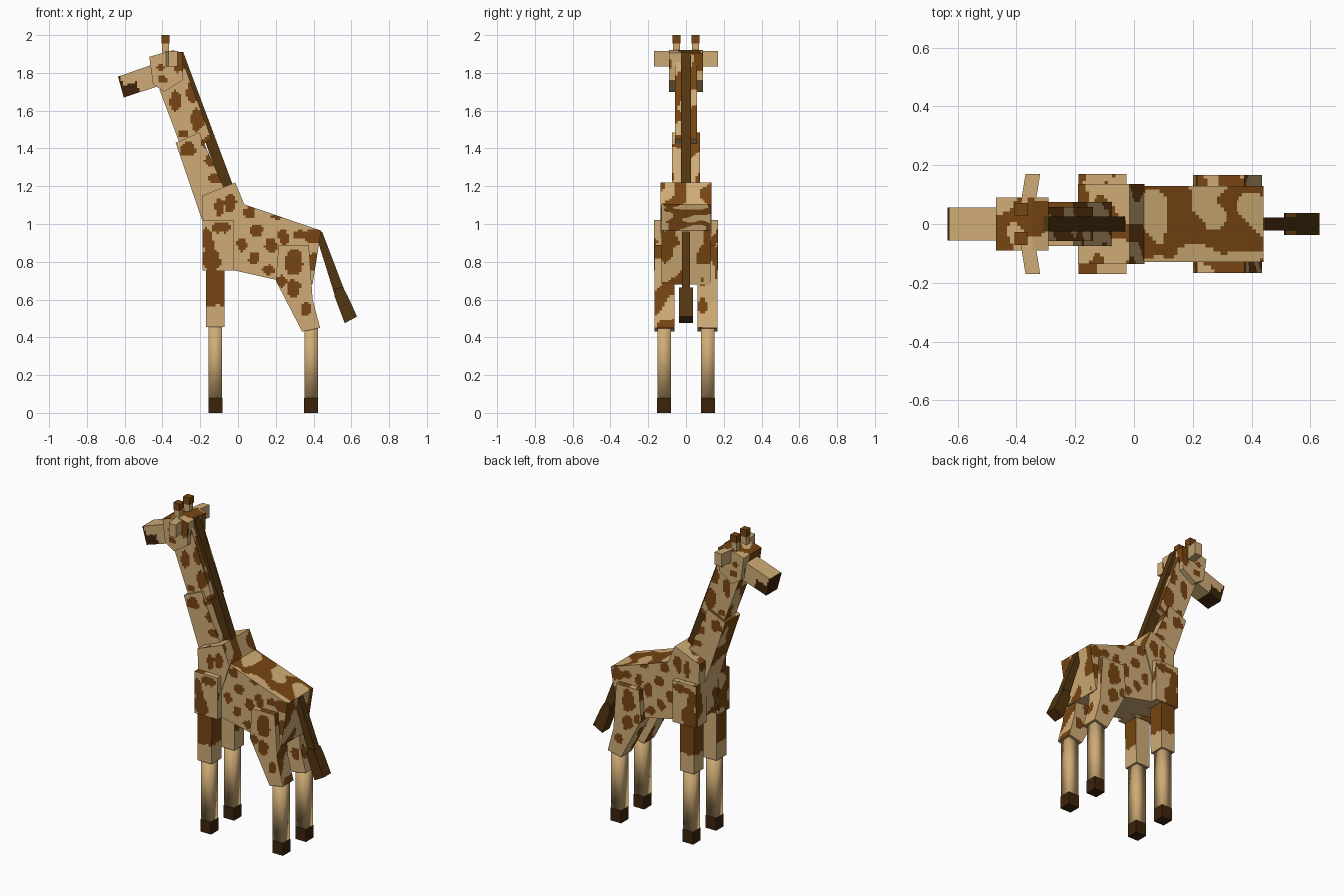
import bpy, bmesh
from mathutils import Vector, noise

if "Cube" in bpy.data.objects:
    bpy.data.objects.remove(bpy.data.objects["Cube"])


def material(name, rgb):
    m = bpy.data.materials.new(name)
    m.diffuse_color = (*rgb, 1)
    m.use_nodes = True
    m.node_tree.nodes["Principled BSDF"].inputs["Base Color"].default_value = m.diffuse_color
    return m


MATS = [material("tan_coat", (0.62, 0.41, 0.18)),
        material("brown_patch", (0.185, 0.06, 0.006)),
        material("dark_mane", (0.085, 0.035, 0.005)),
        material("hoof_brown", (0.045, 0.016, 0.003))]
TAN, PATCH, MANE, HOOF = range(4)

# Coat patches seen from the side: x, z, half width, half height
SPOTS = [(-.33, 1.65, .028, .055), (-.24, 1.70, .03, .05), (-.21, 1.55, .035, .06),
         (-.29, 1.475, .025, .02), (-.265, 1.395, .035, .04), (-.145, 1.43, .05, .035),
         (-.145, 1.34, .035, .03), (-.10, 1.245, .06, .025), (-.31, 1.86, .035, .06),
         (-.40, 1.765, .022, .022), (-.41, 1.83, .02, .015), (-.10, 1.09, .02, .05),
         (-.04, 1.11, .03, .05), (-.09, .98, .06, .025), (-.16, .92, .03, .06),
         (-.14, .81, .05, .06), (.02, .89, .025, .035), (.06, 1.06, .03, .03),
         (.10, .965, .035, .03), (.205, 1.04, .03, .02), (.085, .82, .03, .03),
         (.16, .76, .03, .025), (.175, .885, .03, .04), (.24, .93, .025, .04),
         (.33, .945, .04, .02), (.40, .93, .04, .04), (.40, .80, .02, .05),
         (.29, .80, .045, .065), (.295, .66, .035, .045), (.36, .55, .03, .035),
         (.23, .70, .025, .03)]


def coat(c, n):
    """Patch list on the flanks, noise on top, front and back, plain below."""
    wobble = noise.noise(c * 25) * 0.7
    if abs(n.y) > 0.7:
        return PATCH if any(((c.x - x) / a) ** 2 + ((c.z - z) / b) ** 2 < 1.1 + wobble
                            for x, z, a, b in SPOTS) else TAN
    if n.z < -0.5:
        return TAN
    return PATCH if noise.noise(c * 10 + Vector((3, 1, 7))) > 0.03 else TAN


def prism(name, pts, y0, y1, mat=TAN, rule=None, step=0.012, smooth=False):
    """Side outline in x, z extruded from y0 to y1; a rule colours a fine grid of faces."""
    bm = bmesh.new()
    a = [bm.verts.new((x, y0, z)) for x, z in pts]
    b = [bm.verts.new((x, y1, z)) for x, z in pts]
    bm.faces.new(a)
    bm.faces.new(b[::-1])
    for i in range(len(pts)):
        j = (i + 1) % len(pts)
        bm.faces.new((a[i], b[i], b[j], a[j]))
    bmesh.ops.recalc_face_normals(bm, faces=bm.faces)
    if rule:
        for axis in range(3):
            vals = [v.co[axis] for v in bm.verts]
            lo, hi = min(vals), max(vals)
            count = int((hi - lo) / step)
            normal = [0, 0, 0]
            normal[axis] = 1
            for k in range(1, count):
                co = [0, 0, 0]
                co[axis] = lo + (hi - lo) * k / count
                bmesh.ops.bisect_plane(bm, geom=bm.verts[:] + bm.edges[:] + bm.faces[:],
                                       dist=1e-5, plane_co=co, plane_no=normal)
        bm.normal_update()
    for f in bm.faces:
        f.material_index = rule(f.calc_center_median(), f.normal) if rule else mat
        f.smooth = smooth
    me = bpy.data.meshes.new(name)
    bm.to_mesh(me)
    bm.free()
    for m in MATS:
        me.materials.append(m)
    ob = bpy.data.objects.new(name, me)
    bpy.context.collection.objects.link(ob)
    return ob


def box(x0, x1, z0, z1):
    return [(x0, z0), (x1, z0), (x1, z1), (x0, z1)]


# Trunk, shoulders and neck
prism("body", [(-.18, .79), (-.18, 1.05), (.03, 1.105), (.44, .965), (.395, .68), (.2, .705)],
      -.13, .13, rule=coat)
prism("shoulder_hump", [(-.19, 1.15), (-.015, 1.22), (.035, 1.10), (-.05, .85), (-.18, .80)],
      -.136, .136, rule=coat)
prism("lower_neck", [(-.33, 1.43), (-.205, 1.485), (-.06, 1.16), (-.10, 1.0), (-.19, 1.02)],
      -.075, .075, rule=coat)
prism("upper_neck", [(-.415, 1.71), (-.30, 1.88), (-.14, 1.45), (-.22, 1.40), (-.31, 1.43)],
      -.058, .058, rule=coat)
prism("mane", [(-.34, 1.89), (-.325, 1.91), (-.29, 1.91), (-.025, 1.20), (-.08, 1.18)],
      -.026, .026, MANE)

# Head
prism("head", [(-.47, 1.885), (-.345, 1.92), (-.29, 1.905), (-.295, 1.76), (-.39, 1.70), (-.45, 1.74)],
      -.09, .09, rule=coat)


def muzzle_rule(c, n):
    d = (c.x + .62) * .95 + (1.725 - c.z) * -.3      # distance back from the nose
    low = c.z < 1.735 + (c.x + .6) * .3
    return HOOF if d < .012 or (d < .085 and low) else TAN


prism("muzzle", [(-.635, 1.78), (-.45, 1.845), (-.42, 1.73), (-.605, 1.67)],
      -.056, .056, rule=muzzle_rule)

# Tail
prism("tail", [(.41, .95), (.445, .96), (.565, .645), (.51, .63)], -.022, .022, MANE)
prism("tail_tuft", [(.515, .66), (.555, .665), (.58, .62), (.63, .51), (.565, .475), (.51, .62)],
      -.037, .037, MANE)


def front_leg_rule(c, n):
    return PATCH if c.z > .57 + noise.noise(c * 30) * .02 and n.y * c.y >= -.01 else TAN


# Paired parts, built on both sides
for side, s in (("right", -1), ("left", 1)):
    prism("front_shoulder_" + side, box(-.188, -.025, .755, 1.02), .06 * s, .17 * s, rule=coat)
    prism("front_upper_leg_" + side, [(-.17, .455), (-.072, .455), (-.07, .78), (-.17, .78)],
          .065 * s, .163 * s, rule=front_leg_rule)
    prism("thigh_" + side, [(.215, .89), (.375, .89), (.395, .60), (.435, .45), (.34, .43), (.2, .70)],
          .062 * s, .167 * s, rule=coat)
    for part, x in (("front", -.12), ("rear", .387)):
        prism(part + "_lower_leg_" + side, box(x - .036, x + .036, .08, .48),
              .08 * s, .152 * s, smooth=True)
        prism(part + "_hoof_" + side, box(x - .037, x + .037, 0, .08),
              .079 * s, .153 * s, HOOF)
    prism("horn_base_" + side, box(-.403, -.365, 1.87, 1.955), .031 * s, .069 * s)
    prism("horn_tip_" + side, box(-.406, -.362, 1.955, 2.0), .028 * s, .072 * s, PATCH)
    ear = prism("ear_" + side, box(-.385, -.335, 1.835, 1.915), .07 * s, .17 * s)
    for v in ear.data.vertices:                      # sweep the ear tip backwards
        if abs(v.co.y) > .1:
            v.co.x += .016
